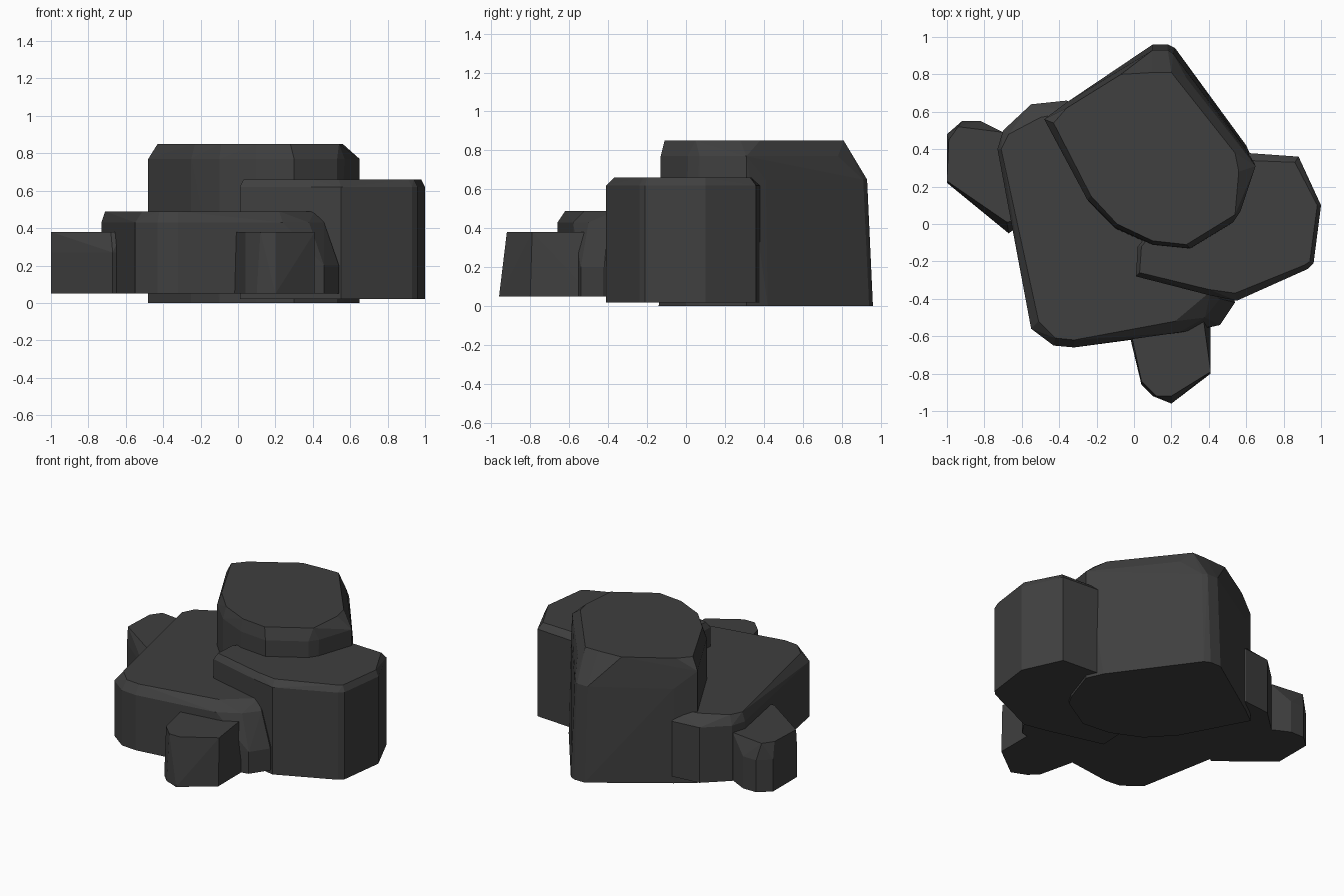
import bpy, bmesh

stone = bpy.data.materials.new("dark_stone")
stone.diffuse_color = (0.05, 0.05, 0.05, 1)


def boulder(name, rings):
    """Convex rock wrapped around stacked outlines: [(z, [(x, y), ...]), ...]"""
    bm = bmesh.new()
    for z, outline in rings:
        for x, y in outline:
            bm.verts.new((x, y, z))
    res = bmesh.ops.convex_hull(bm, input=bm.verts[:])
    junk = {v for v in res["geom_interior"] + res["geom_unused"]
            if isinstance(v, bmesh.types.BMVert)}
    bmesh.ops.delete(bm, geom=list(junk), context="VERTS")
    bmesh.ops.dissolve_limit(bm, angle_limit=0.03, verts=bm.verts[:], edges=bm.edges[:])
    bmesh.ops.recalc_face_normals(bm, faces=bm.faces[:])
    mesh = bpy.data.meshes.new(name)
    bm.to_mesh(mesh)
    bm.free()
    mesh.materials.append(stone)
    ob = bpy.data.objects.new(name, mesh)
    bpy.context.collection.objects.link(ob)
    return ob


# Tall rock at the back, with a broad chamfer on its rear right side
tall = [(0.10, 0.96), (0.18, 0.96), (0.22, 0.94), (0.60, 0.42), (0.65, 0.31),
        (0.57, 0.07), (0.53, 0.00), (0.30, -0.14), (0.10, -0.12), (-0.10, -0.03),
        (-0.25, 0.13), (-0.48, 0.56), (-0.36, 0.65)]
tall_mid = [(0.10, 0.93), (0.18, 0.93), (0.21, 0.91), (0.59, 0.41), (0.65, 0.31),
            (0.57, 0.07), (0.53, 0.01), (0.30, -0.13), (0.10, -0.11), (-0.10, -0.02),
            (-0.25, 0.13), (-0.48, 0.56), (-0.36, 0.65)]
tall_top = [(-0.07, 0.80), (0.10, 0.81), (0.20, 0.81), (0.29, 0.70), (0.54, 0.38),
            (0.56, 0.28), (0.54, 0.05), (0.28, -0.11), (0.10, -0.09), (-0.09, 0.00),
            (-0.23, 0.15), (-0.43, 0.54), (-0.36, 0.62)]
boulder("tall_rock", [(0.0, tall), (0.65, tall_mid), (0.77, tall_mid[4:12]),
                      (0.77, [(0.28, 0.78), (0.58, 0.39)]), (0.85, tall_top)])

# Right rock
right = [(0.01, -0.28), (0.02, -0.12), (0.25, 0.15), (0.60, 0.38), (0.88, 0.36),
         (1.00, 0.10), (0.96, -0.21), (0.93, -0.24), (0.55, -0.41), (0.40, -0.38)]
right_top = [(0.03, -0.26), (0.04, -0.12), (0.26, 0.14), (0.60, 0.34), (0.86, 0.33),
             (0.98, 0.10), (0.94, -0.20), (0.91, -0.22), (0.54, -0.37), (0.40, -0.35)]
boulder("right_rock", [(0.02, right), (0.62, right), (0.66, right_top)])

# Wide low rock on the left
wide = [(-0.73, 0.40), (-0.70, 0.50), (-0.55, 0.64), (-0.36, 0.66), (0.10, 0.45),
        (0.45, 0.00), (0.54, -0.42), (0.46, -0.54), (0.28, -0.58), (-0.32, -0.66),
        (-0.43, -0.65), (-0.55, -0.56)]
wide_mid = wide[:5] + [(0.40, 0.00), (0.46, -0.40), (0.38, -0.50),
                       (0.24, -0.58)] + wide[9:]
wide_top = [(-0.71, 0.40), (-0.67, 0.48), (-0.50, 0.57), (-0.34, 0.60), (0.10, 0.42),
            (0.36, 0.00), (0.41, -0.36), (0.22, -0.52), (-0.32, -0.62), (-0.42, -0.61),
            (-0.51, -0.52)]
boulder("wide_rock", [(0.05, wide), (0.20, wide), (0.43, wide_mid), (0.49, wide_top)])

# Small rock on the far left
left = [(-1.00, 0.22), (-1.00, 0.48), (-0.92, 0.55), (-0.82, 0.55), (-0.68, 0.48),
        (-0.58, 0.30), (-0.60, 0.00), (-0.67, -0.05)]
left_top = [(-1.00, 0.23), (-0.99, 0.45), (-0.94, 0.52), (-0.70, 0.49),
            (-0.60, 0.30), (-0.62, 0.02), (-0.68, 0.01)]
boulder("left_small_rock", [(0.05, left), (0.27, left), (0.38, left_top)])

# Small rock at the front
front = [(-0.02, -0.61), (0.04, -0.86), (0.10, -0.92), (0.20, -0.96), (0.41, -0.80),
         (0.41, -0.48), (0.30, -0.42), (0.08, -0.42)]
front_top = [(-0.01, -0.61), (0.04, -0.84), (0.12, -0.92), (0.20, -0.92), (0.28, -0.86),
             (0.37, -0.50), (0.28, -0.44), (0.09, -0.44)]
boulder("front_small_rock", [(0.05, front), (0.38, front_top), (0.38, [(0.41, -0.79)])])
